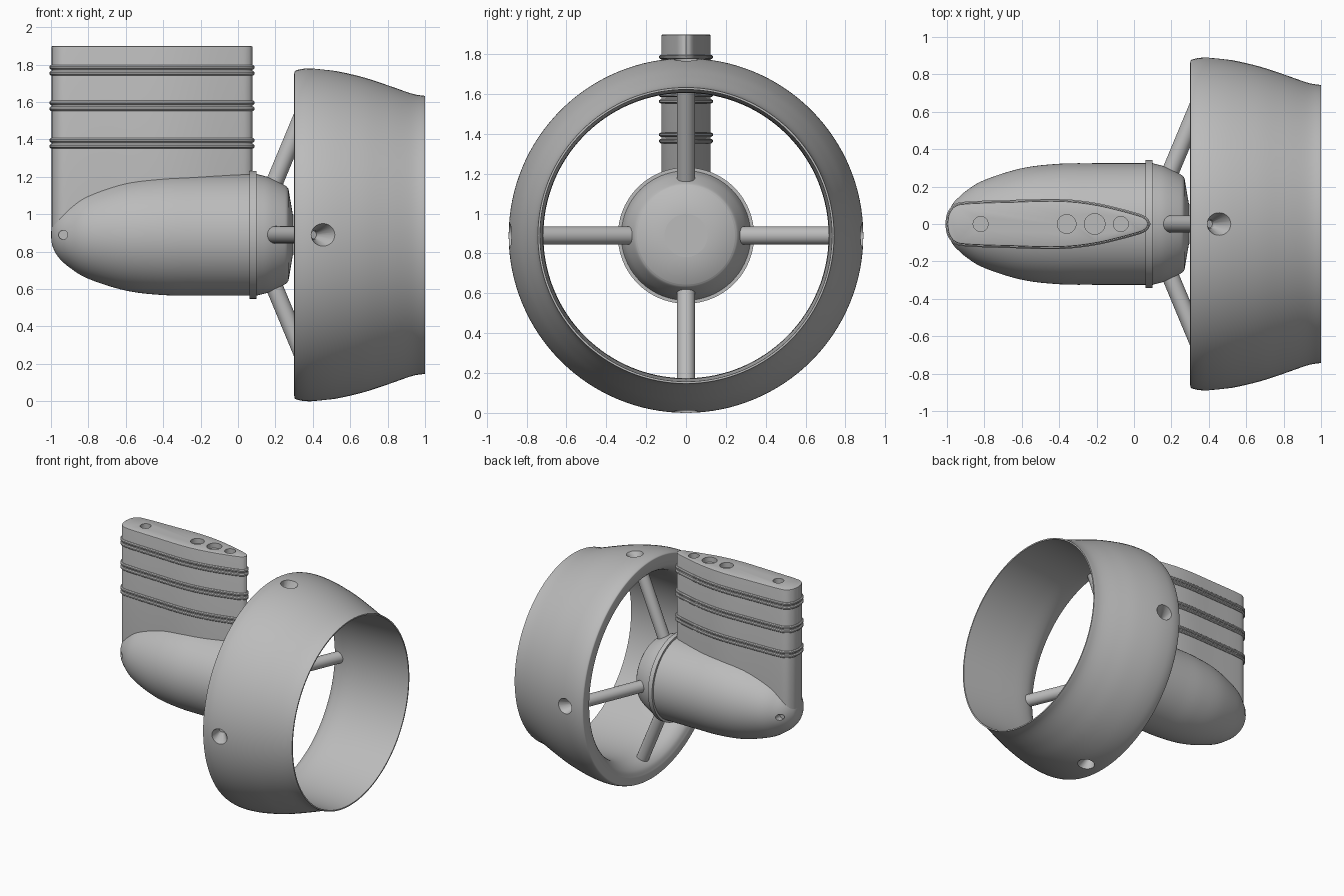
import bpy, bmesh, math
from mathutils import Vector

if "Cube" in bpy.data.objects:
    bpy.data.objects.remove(bpy.data.objects["Cube"])

AXIS = 0.89  # height of the thruster axis

grey = bpy.data.materials.new("plain grey")
grey.use_nodes = True
grey.diffuse_color = (0.5, 0.5, 0.5, 1)
grey.node_tree.nodes["Principled BSDF"].inputs["Base Color"].default_value = (0.5, 0.5, 0.5, 1)


def spline(points, steps=6):
    """Catmull-Rom curve through the points."""
    pts = [Vector(p) for p in points]
    pts = [2 * pts[0] - pts[1]] + pts + [2 * pts[-1] - pts[-2]]
    out = []
    for a, b, c, d in zip(pts, pts[1:], pts[2:], pts[3:]):
        for i in range(steps):
            t = i / steps
            out.append(0.5 * (2 * b + (c - a) * t + (2 * a - 5 * b + 4 * c - d) * t * t
                              + (3 * b - a - 3 * c + d) * t ** 3))
    return out + [pts[-2]]


def make(name, bm):
    bmesh.ops.remove_doubles(bm, verts=bm.verts, dist=0.0001)
    bmesh.ops.recalc_face_normals(bm, faces=bm.faces)
    mesh = bpy.data.meshes.new(name)
    bm.to_mesh(mesh)
    bm.free()
    mesh.materials.append(grey)
    obj = bpy.data.objects.new(name, mesh)
    bpy.context.collection.objects.link(obj)
    return obj


def bridge(bm, rings, wrap=False):
    pairs = list(zip(rings, rings[1:]))
    if wrap:
        pairs.append((rings[-1], rings[0]))
    for a, b in pairs:
        for i in range(len(a)):
            j = (i + 1) % len(a)
            bm.faces.new((a[i], a[j], b[j], b[i]))


def lathe(name, profile, closed=False, segs=96):
    """Revolve (x, radius) points around the thruster axis."""
    bm = bmesh.new()
    angles = [math.tau * i / segs for i in range(segs)]
    rings = [[bm.verts.new((x, r * math.cos(a), AXIS + r * math.sin(a))) for a in angles]
             for x, r in profile]
    bridge(bm, rings, closed)
    if not closed:
        bm.faces.new(rings[0])
        bm.faces.new(rings[-1])
    return make(name, bm)


def loft(name, outline, rows):
    """Stack copies of an outline at (height, outward offset) rows."""
    bm = bmesh.new()
    count = len(outline)
    rings = []
    for z, off in rows:
        ring = []
        for i, p in enumerate(outline):
            t = outline[(i + 1) % count] - outline[i - 1]
            n = Vector((t.y, -t.x)).normalized()
            ring.append(bm.verts.new((p.x + n.x * off, p.y + n.y * off, z)))
        rings.append(ring)
    bridge(bm, rings)
    bm.faces.new(rings[0])
    bm.faces.new(rings[-1])
    return make(name, bm)


def rod(name, start, end, r1, r2, segs=32):
    start, end = Vector(start), Vector(end)
    bm = bmesh.new()
    bmesh.ops.create_cone(bm, cap_ends=True, segments=segs, radius1=r1, radius2=r2,
                          depth=(end - start).length)
    obj = make(name, bm)
    obj.data.transform((end - start).to_track_quat('Z', 'Y').to_matrix().to_4x4())
    obj.location = (start + end) / 2
    return obj


def cut(obj, cutters):
    for cutter in cutters:
        cutter.hide_render = True
        mod = obj.modifiers.new("hole", 'BOOLEAN')
        mod.operation, mod.solver, mod.object = 'DIFFERENCE', 'EXACT', cutter
        bpy.context.view_layer.objects.active = obj
        bpy.ops.object.modifier_apply(modifier=mod.name)
        bpy.data.objects.remove(cutter)


# Pod: rounded nose, straight barrel, tapering tail with a flat end
nose = spline([(-1, 0.004), (-0.992, 0.06), (-0.96, 0.12), (-0.9, 0.175), (-0.8, 0.235),
               (-0.6, 0.298), (-0.4, 0.322), (-0.2, 0.325)])
tail = spline([(0.1, 0.325), (0.17, 0.305), (0.25, 0.265), (0.27, 0.245)])
pod = lathe("pod", nose + [Vector((0.08, 0.325))] + tail + [(0.293, 0.11)])
lathe("pod_collar", [(0.062, 0.3), (0.062, 0.342), (0.098, 0.342), (0.098, 0.3)], True)
lathe("tail_cap", [(0.28, 0.108), (0.297, 0.108)], segs=48)
cut(pod, [rod("nose_hole", (-0.935, s * 0.11, AXIS), (-0.935, s * 0.2, AXIS), 0.024, 0.024)
          for s in (-1, 1)])

# Duct: thick rounded lip, narrowed throat, thin trailing edge
outer = spline([(0.3, 0.86), (0.31, 0.879), (0.38, 0.89), (0.5, 0.88), (0.66, 0.845),
                (0.8, 0.8), (0.93, 0.755), (1, 0.743)])
inner = spline([(1, 0.733), (0.8, 0.725), (0.6, 0.718), (0.45, 0.717), (0.37, 0.732),
                (0.32, 0.77), (0.3, 0.82)])
duct = lathe("duct", outer + inner, True, 128)

# Four slanted struts, each lined up with a tapered screw recess in the duct
lean = Vector((0.385, 0.923))
foot = Vector((0.195, 0.28))
recesses = []
for k in range(4):
    ca, sa = math.cos(k * math.pi / 2), math.sin(k * math.pi / 2)

    def along(d):
        p = foot + lean * d
        return (p.x, p.y * ca, AXIS + p.y * sa)

    rod(f"strut_{k + 1}", along(-0.02), along(0.5), 0.046, 0.046)
    recesses.append(rod("recess", along(0.56), along(0.7), 0.022, 0.078))
    recesses.append(rod("screw_hole", along(0.53), along(0.6), 0.022, 0.022))
cut(duct, recesses)

# Leg: streamlined column with a rounded top edge and blind holes
half = spline([(-1, 0), (-0.99, 0.055), (-0.955, 0.098), (-0.88, 0.112), (-0.65, 0.12),
               (-0.4, 0.125), (-0.2, 0.103), (0, 0.054), (0.06, 0.03), (0.08, 0)])
outline = [Vector((p.x, -p.y)) for p in half] + half[-2:0:-1]
leg = loft("leg", outline, [(AXIS, -0.002), (1.89, -0.002), (1.897, -0.004), (1.9, -0.01)])
cut(leg, [rod("top_hole", (x, 0, 1.86), (x, 0, 1.95), r, r)
          for x, r in ((-0.82, 0.04), (-0.36, 0.05), (-0.21, 0.055), (-0.07, 0.04))])

# Three pairs of rounded sealing ridges
for level, z0 in enumerate((1.38, 1.58, 1.77)):
    for side, z in (("lower", z0 - 0.016), ("upper", z0 + 0.016)):
        loft(f"ridge_{level + 1}_{side}", outline,
             [(z - 0.012, -0.01), (z - 0.011, 0.002), (z - 0.005, 0.009),
              (z + 0.005, 0.009), (z + 0.011, 0.002), (z + 0.012, -0.01)])

# Smooth shading with crisp edges
for obj in bpy.context.collection.objects:
    obj.select_set(obj.type == 'MESH')
bpy.context.view_layer.objects.active = leg
bpy.ops.object.shade_smooth_by_angle(angle=math.radians(35))
